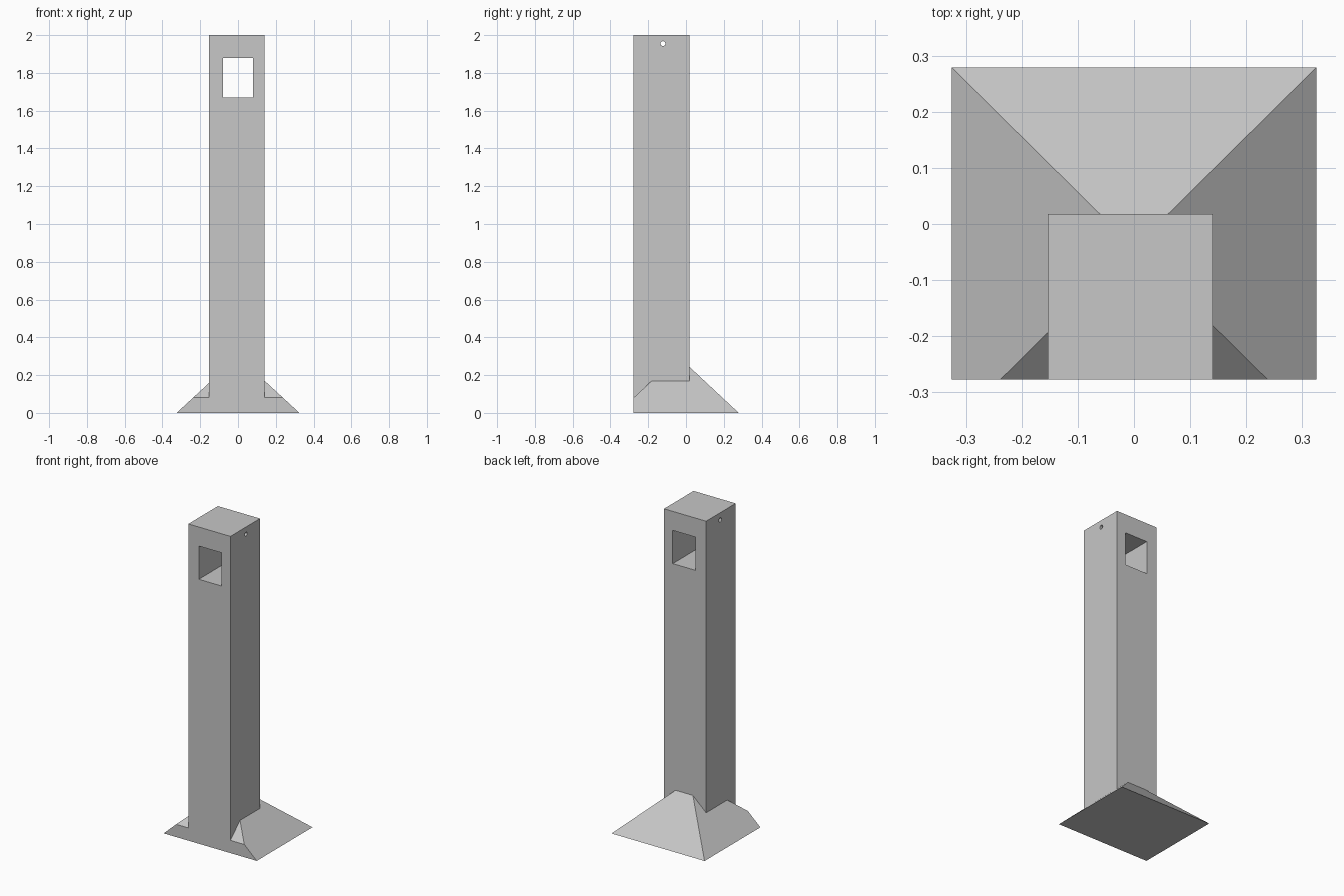
import bpy, bmesh
from mathutils import Matrix, Vector

default = bpy.data.objects.get("Cube")
if default:
    bpy.data.objects.remove(default, do_unlink=True)

grey = bpy.data.materials.new("light_grey")
grey.use_nodes = True
colour = (0.57, 0.57, 0.57, 1)
grey.diffuse_color = colour
grey.node_tree.nodes["Principled BSDF"].inputs["Base Color"].default_value = colour

FRONT = -0.277    # shared flush front plane
LIP = 0.08        # height of the base's upright front edge


def finish(name, bm):
    bmesh.ops.recalc_face_normals(bm, faces=bm.faces)
    mesh = bpy.data.meshes.new(name)
    bm.to_mesh(mesh)
    bm.free()
    mesh.materials.append(grey)
    obj = bpy.data.objects.new(name, mesh)
    bpy.context.collection.objects.link(obj)
    return obj


def box(name, low, high):
    low, high = Vector(low), Vector(high)
    bm = bmesh.new()
    bmesh.ops.create_cube(bm, size=1, matrix=Matrix.Translation((low + high) / 2)
                          @ Matrix.Diagonal((*(high - low), 1)))
    return finish(name, bm)


# Base: a pyramid sliced off along the flush front plane
bm = bmesh.new()
half_x, half_y, mid_y, peak = 0.325, 0.321, -0.042, 0.3
corners = [bm.verts.new((sx * half_x, mid_y + sy * half_y, 0))
           for sx, sy in ((-1, -1), (1, -1), (1, 1), (-1, 1))]
apex = bm.verts.new((0, mid_y, peak))
bm.faces.new(corners[::-1])
for i, corner in enumerate(corners):
    bm.faces.new((corner, corners[(i + 1) % 4], apex))
cut = bmesh.ops.bisect_plane(bm, geom=bm.verts[:] + bm.edges[:] + bm.faces[:],
                             plane_co=(0, FRONT, 0), plane_no=(0, -1, 0),
                             clear_outer=True)
rim = [e for e in cut["geom_cut"] if isinstance(e, bmesh.types.BMEdge)]
bmesh.ops.holes_fill(bm, edges=rim)
finish("base", bm)

# Column, standing on the front lip and sunk into the base
column = box("column", (-0.153, FRONT, LIP), (0.141, 0.018, 2))

# Window passage from front to back
window = box("window_cutter", (-0.08, -0.5, 1.67), (0.08, 0.3, 1.88))

# Small round hole from side to side
bm = bmesh.new()
bmesh.ops.create_cone(bm, cap_ends=True, segments=16, radius1=0.013,
                      radius2=0.013, depth=1,
                      matrix=Matrix.Translation((0, -0.122, 1.955))
                      @ Matrix.Rotation(1.5707963, 4, "Y"))
hole = finish("hole_cutter", bm)

# Cut both openings, keep the result and drop the cutters
for cutter in (window, hole):
    cutter.hide_render = True
    mod = column.modifiers.new(cutter.name, "BOOLEAN")
    mod.operation = "DIFFERENCE"
    mod.solver = "EXACT"
    mod.object = cutter
graph = bpy.context.evaluated_depsgraph_get()
result = bpy.data.meshes.new_from_object(column.evaluated_get(graph))
column.modifiers.clear()
column.data = result
for cutter in (window, hole):
    bpy.data.objects.remove(cutter, do_unlink=True)
